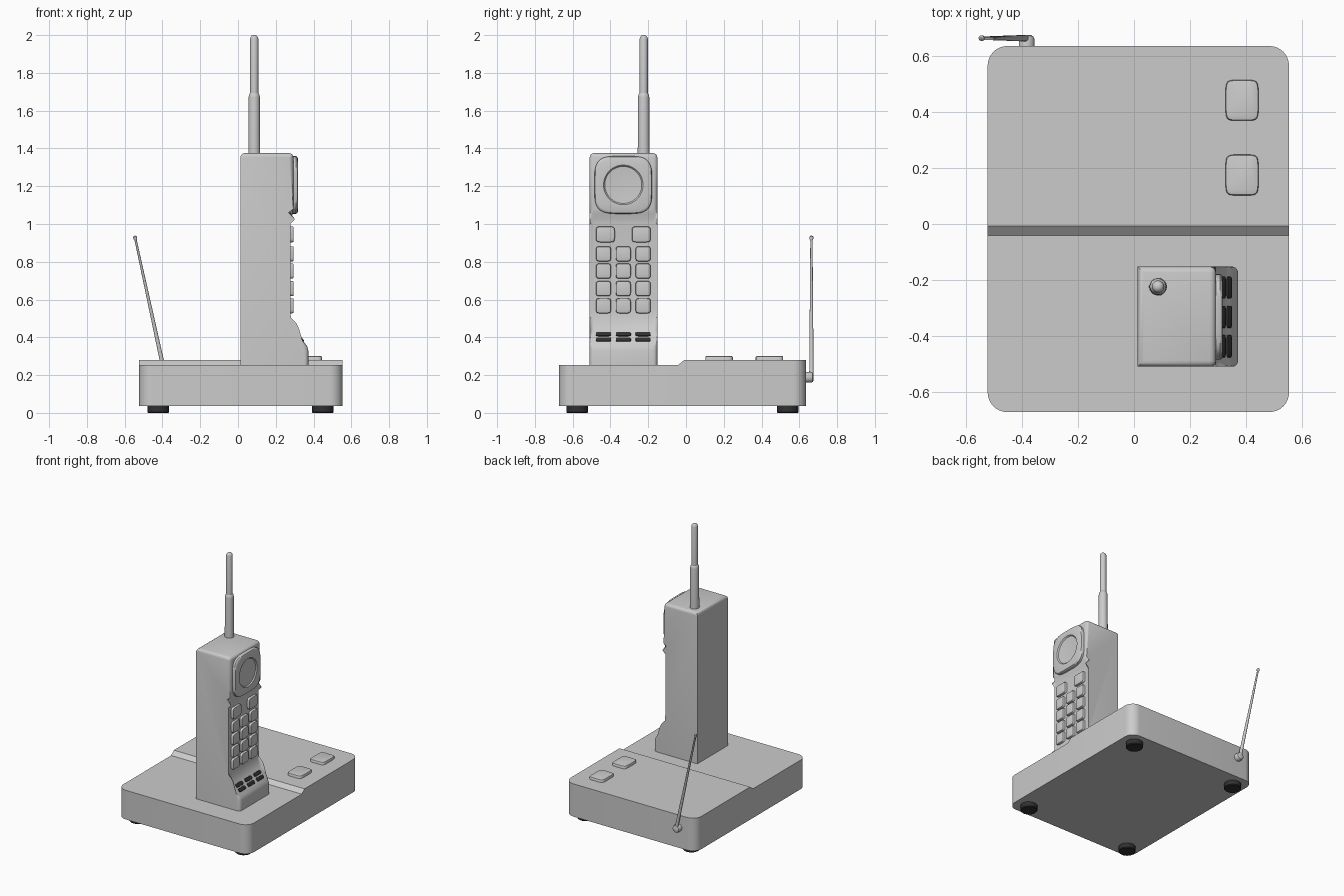
import bpy, bmesh, math
from mathutils import Vector

if "Cube" in bpy.data.objects:
    bpy.data.objects.remove(bpy.data.objects["Cube"])


def material(name, c):
    m = bpy.data.materials.new(name)
    m.diffuse_color = (c, c, c, 1)
    m.use_nodes = True
    m.node_tree.nodes["Principled BSDF"].inputs["Base Color"].default_value = m.diffuse_color
    return m


GREY = material("light grey plastic", 0.6)
DARK = material("dark rubber", 0.03)


def finish(bm, name, mat, angle=35):
    bmesh.ops.recalc_face_normals(bm, faces=bm.faces)
    me = bpy.data.meshes.new(name)
    bm.to_mesh(me)
    bm.free()
    ob = bpy.data.objects.new(name, me)
    bpy.context.collection.objects.link(ob)
    me.materials.append(mat)
    bpy.ops.object.select_all(action='DESELECT')
    ob.select_set(True)
    bpy.context.view_layer.objects.active = ob
    bpy.ops.object.shade_smooth_by_angle(angle=math.radians(angle))
    return ob


# Lofts superellipse loops (half width, half height, exponent, distance) along an axis
def loft(name, origin, axis, loops, mat, sides=24):
    n = Vector(axis).normalized()
    u = Vector((1, 0, 0)) if abs(n.y) > 0.9 else Vector((0, 1, 0))
    v = n.cross(u).normalized()
    bm = bmesh.new()
    rings = []
    for hw, hh, e, d in loops:
        ring = []
        for i in range(sides):
            t = 2 * math.pi * (i + 0.5) / sides
            c, s = math.cos(t), math.sin(t)
            a = math.copysign(abs(c) ** (2 / e), c) * hw
            b = math.copysign(abs(s) ** (2 / e), s) * hh
            ring.append(bm.verts.new(Vector(origin) + u * a + v * b + n * d))
        rings.append(ring)
    for r, q in zip(rings, rings[1:]):
        for i in range(sides):
            j = (i + 1) % sides
            bm.faces.new((r[i], r[j], q[j], q[i]))
    bm.faces.new(rings[0][::-1])
    bm.faces.new(rings[-1])
    return finish(bm, name, mat)


def key(name, origin, axis, w, h, depth, mat, e=6, lip=0.006):
    w, h = w / 2, h / 2
    return loft(name, origin, axis, [(w, h, e, -0.01), (w, h, e, depth - lip),
                (w - lip * 0.4, h - lip * 0.4, e, depth - lip * 0.3),
                (w - lip * 1.3, h - lip * 1.3, e, depth)], mat)


# Base: rounded rectangle with a raised rear deck
X0, X1, Y0, Y1, R = -0.523, 0.554, -0.672, 0.636, 0.07
STEP0, STEP1 = -0.041, -0.008


def arc(cx, cy, start):
    return [(cx + R * math.cos(math.radians(start + k * 11.25)),
             cy + R * math.sin(math.radians(start + k * 11.25))) for k in range(9)]


front = [(X0, STEP0)] + arc(X0 + R, Y0 + R, 180) + arc(X1 - R, Y0 + R, 270) + [(X1, STEP0)]
back = [(X1, STEP1)] + arc(X1 - R, Y1 - R, 0) + arc(X0 + R, Y1 - R, 90) + [(X0, STEP1)]
bm = bmesh.new()
low = [bm.verts.new((x, y, 0.037)) for x, y in front + back]
ft = [bm.verts.new((x, y, 0.254)) for x, y in front]
bt = [bm.verts.new((x, y, 0.281)) for x, y in back]
top = ft + bt
for i in range(len(low)):
    j = (i + 1) % len(low)
    bm.faces.new((low[i], low[j], top[j], top[i]))
bm.faces.new(low[::-1])
bm.faces.new(ft)
bm.faces.new(bt)
bm.faces.new((ft[0], ft[-1], bt[0], bt[-1]))
finish(bm, "base", GREY)

# Rubber feet
for x in (-0.422, 0.449):
    for y in (-0.576, 0.539):
        loft("foot", (x, y, 0), (0, 0, 1),
             [(0.054, 0.054, 2, 0), (0.058, 0.058, 2, 0.005), (0.058, 0.058, 2, 0.045)], DARK)

# Base buttons
for y in (0.175, 0.442):
    key("base_button", (0.386, y, 0.281), (0, 0, 1), 0.146, 0.118, 0.02, GREY)

# Handset: side profile extruded across, with rounded front and top edges
profile = [(0.013, 0.25), (0.372, 0.25), (0.372, 0.33), (0.366, 0.354), (0.34, 0.386),
           (0.304, 0.433), (0.289, 0.467), (0.28, 0.505), (0.277, 0.55), (0.277, 1.0),
           (0.28, 1.03), (0.289, 1.055), (0.293, 1.08), (0.293, 1.375), (0.013, 1.375)]
bm = bmesh.new()
sides = [[bm.verts.new((x, y, z)) for x, z in profile] for y in (-0.51, -0.152)]
count = len(profile)
for i in range(count):
    j = (i + 1) % count
    bm.faces.new((sides[0][i], sides[0][j], sides[1][j], sides[1][i]))
bm.faces.new(sides[0])
bm.faces.new(sides[1])
rounded = [bm.edges.get((s[i], s[i + 1])) for s in sides for i in range(1, count - 1)]
rounded += [bm.edges.get((sides[0][i], sides[1][i])) for i in (count - 2, count - 1)]
bmesh.ops.bevel(bm, geom=rounded, offset=0.022, segments=4, profile=0.5,
                affect='EDGES', clamp_overlap=False)
finish(bm, "handset", GREY)

# Earpiece with a shallow round dish
loft("earpiece", (0.293, -0.332, 1.207), (1, 0, 0),
     [(0.153, 0.153, 4, -0.01), (0.153, 0.153, 4, 0.015), (0.149, 0.149, 4, 0.021),
      (0.141, 0.141, 4, 0.024), (0.105, 0.105, 2, 0.024), (0.098, 0.098, 2, 0.016),
      (0.05, 0.05, 2, 0.012)], GREY, 40)

# Keypad
for y in (-0.427, -0.237):
    key("function_key", (0.277, y, 0.945), (1, 0, 0), 0.1, 0.084, 0.018, GREY)
for y in (-0.437, -0.332, -0.227):
    for z in (0.842, 0.751, 0.658, 0.567):
        key("number_key", (0.277, y, z), (1, 0, 0), 0.08, 0.08, 0.018, GREY)
    # Mouthpiece slots on the sloping chin
    for x, z in ((0.317, 0.416), (0.339, 0.387)):
        key("mouthpiece_slot", (x, y, z), (0.79, 0, 0.61), 0.08, 0.027, 0.006, DARK, 5, 0.003)

# Handset antenna: thick sleeve and thinner tip
AX, AY = 0.086, -0.224
loft("antenna_sleeve", (AX, AY, 0), (0, 0, 1),
     [(r, r, 2, z) for r, z in ((0.032, 1.36), (0.03, 1.67), (0.028, 1.685), (0.02, 1.695))], GREY)
loft("antenna_tip", (AX, AY, 0), (0, 0, 1),
     [(r, r, 2, z) for r, z in ((0.022, 1.68), (0.022, 1.98), (0.019, 1.99),
                                (0.013, 1.997), (0.005, 2.0))], GREY)

# Rear antenna: pivot and tapered tilted rod with a small knob
loft("rear_pivot", (-0.384, 0.63, 0.188), (0, 1, 0),
     [(r, r, 2, d) for r, d in ((0.028, 0), (0.028, 0.032), (0.024, 0.041), (0.014, 0.046))], GREY)
base = Vector((-0.384, 0.664, 0.188))
rod = Vector((-0.547, 0.664, 0.938)) - base
L = rod.length
loft("rear_antenna", base, rod,
     [(r, r, 2, d) for r, d in ((0.012, 0), (0.006, L - 0.025), (0.01, L - 0.018),
                                (0.01, L - 0.006), (0.004, L))], GREY, 16)
